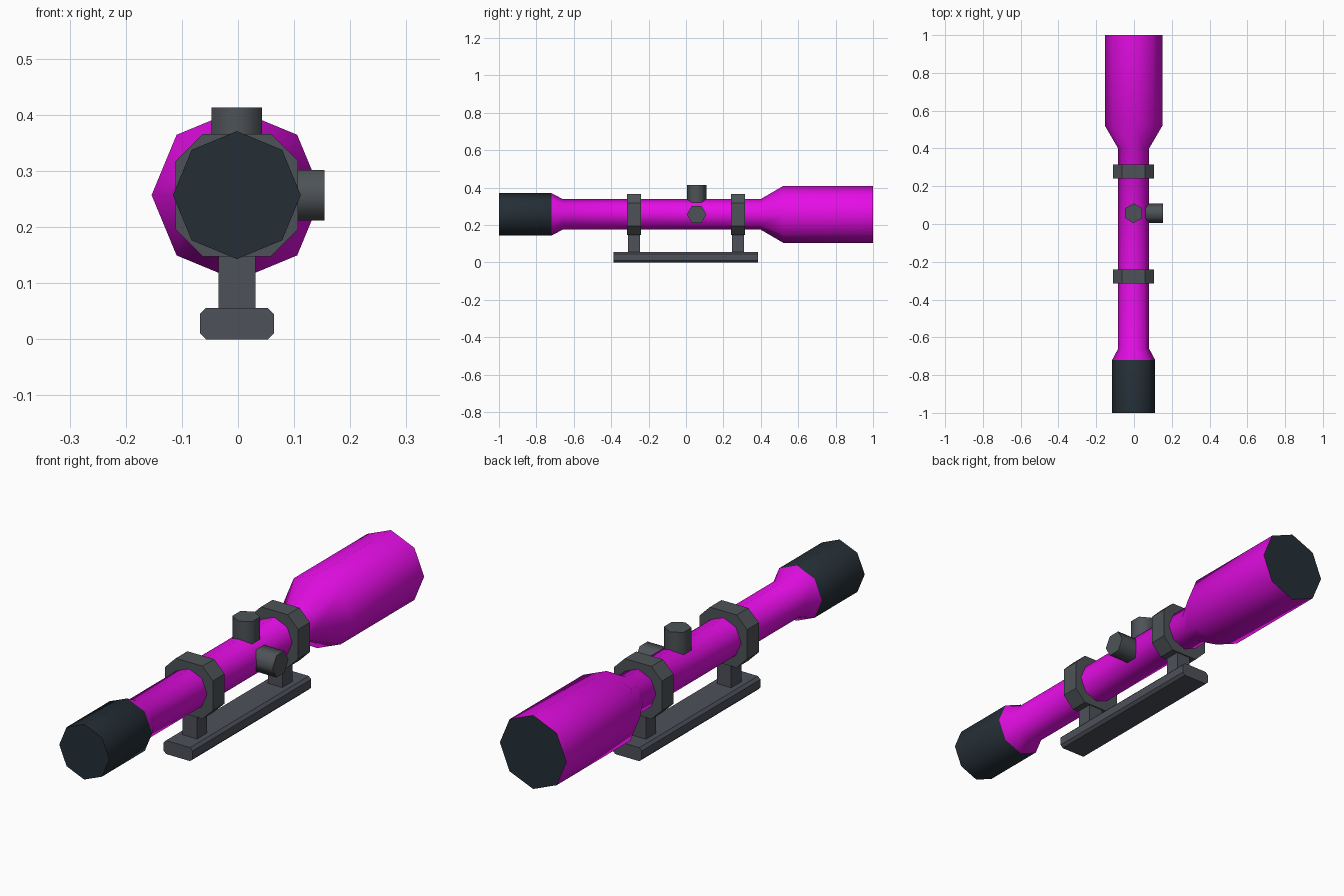
import bpy, bmesh, math
from mathutils import Vector

if "Cube" in bpy.data.objects:
    bpy.data.objects.remove(bpy.data.objects["Cube"])

AX, AZ = -0.002, 0.257          # optical axis position


def material(name, rgb):
    m = bpy.data.materials.new(name)
    m.diffuse_color = (*rgb, 1)
    m.use_nodes = True
    m.node_tree.nodes["Principled BSDF"].inputs["Base Color"].default_value = m.diffuse_color
    return m


MAGENTA = material("magenta", (0.78, 0.004, 0.78))
DARK = material("dark_slate", (0.018, 0.028, 0.037))
GREY = material("metal_grey", (0.075, 0.086, 0.096))
MOUNT = material("mount_grey", (0.076, 0.082, 0.102))


def finish(name, bm, mats, smooth_angle=None):
    """Turn a bmesh into an object, optionally smooth below an angle."""
    bmesh.ops.recalc_face_normals(bm, faces=bm.faces)
    if smooth_angle:
        for f in bm.faces:
            f.smooth = True
        for e in bm.edges:
            e.smooth = e.calc_face_angle(0) < math.radians(smooth_angle)
    me = bpy.data.meshes.new(name)
    bm.to_mesh(me)
    bm.free()
    for m in mats:
        me.materials.append(m)
    ob = bpy.data.objects.new(name, me)
    bpy.context.collection.objects.link(ob)
    return ob


def lathe(name, stations, origin, axis, u, v, sides, mats, angle):
    """Sweep a polygon along axis; stations are (distance, radius)."""
    bm = bmesh.new()
    o, axis, u, v = (Vector(p) for p in (origin, axis, u, v))
    rings = []
    for d, r in stations:
        rings.append([bm.verts.new(o + axis * d
                      + u * r * math.cos(math.tau * i / sides)
                      + v * r * math.sin(math.tau * i / sides)) for i in range(sides)])
    for a, b in zip(rings, rings[1:]):
        for i in range(sides):
            j = (i + 1) % sides
            bm.faces.new((a[i], a[j], b[j], b[i]))
    bm.faces.new(rings[0])
    bm.faces.new(rings[-1])
    return finish(name, bm, mats, angle)


def chamfered(name, half_w, half_h, cut, cx, cz, y0, y1, mat):
    """Rectangle with cut corners in XZ, extruded along y."""
    w, h = half_w, half_h
    pts = [(w, h - cut), (w - cut, h), (cut - w, h), (-w, h - cut),
           (-w, cut - h), (cut - w, -h), (w - cut, -h), (w, cut - h)]
    bm = bmesh.new()
    a = [bm.verts.new((cx + x, y0, cz + z)) for x, z in pts]
    b = [bm.verts.new((cx + x, y1, cz + z)) for x, z in pts]
    bm.faces.new(a)
    bm.faces.new(b)
    for i in range(8):
        j = (i + 1) % 8
        bm.faces.new((a[i], a[j], b[j], b[i]))
    return finish(name, bm, [mat])


def box(name, x0, x1, y0, y1, z0, z1, mat):
    bm = bmesh.new()
    bmesh.ops.create_cube(bm, size=1)
    for p in bm.verts:
        p.co = (x1 if p.co.x > 0 else x0, y1 if p.co.y > 0 else y0, z1 if p.co.z > 0 else z0)
    return finish(name, bm, [mat])


X, Y, Z = (1, 0, 0), (0, 1, 0), (0, 0, 1)

# octagonal scope body: eyepiece, tube, objective bell
body = lathe("scope_body",
             [(-1, 0.114), (-0.72, 0.114), (-0.66, 0.082), (0.40, 0.082), (0.52, 0.152), (1, 0.152)],
             (AX, 0, AZ), Y, X, Z, 8, [MAGENTA, DARK], 50)
# dark eyepiece cover and dark end lenses
for f in body.data.polygons:
    if f.center.y < -0.75 or f.center.y > 0.99:
        f.material_index = 1

# hexagonal adjustment turrets
lathe("top_turret", [(0.05, 0.052), (0.156, 0.052)], (AX, 0.057, AZ), Z, Y, X, 6, [GREY], 65)
lathe("side_turret", [(0.05, 0.052), (0.156, 0.052)], (AX, 0.057, AZ), X, Y, Z, 6, [GREY], 65)

# clamp rings and their posts
for side, y in (("rear", -0.278), ("front", 0.278)):
    chamfered(side + "_ring", 0.109, 0.109, 0.048, AX, AZ, y - 0.038, y + 0.038, GREY)
    box(side + "_post", AX - 0.033, AX + 0.033, y - 0.033, y + 0.033, 0.04, 0.16, MOUNT)

# base rail
chamfered("base_rail", 0.066, 0.028, 0.011, AX, 0.028, -0.388, 0.386, MOUNT)
